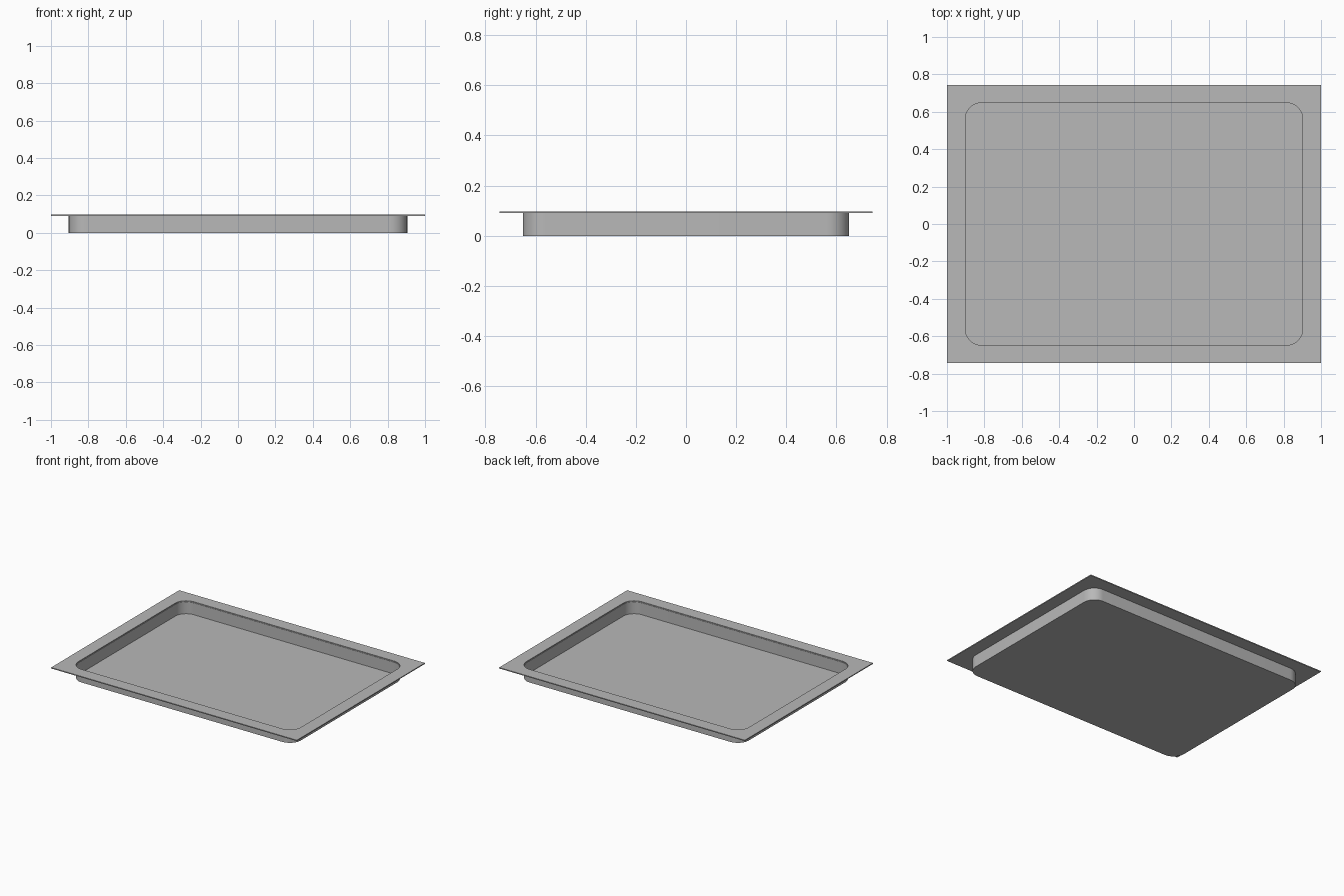
import bpy
import bmesh
import math

if "Cube" in bpy.data.objects:
    bpy.data.objects.remove(bpy.data.objects["Cube"], do_unlink=True)

HEIGHT, RIM_UNDER = 0.097, 0.09      # top and underside of the rim
RIM_X, RIM_Y = 1.0, 0.744            # half sizes of the rim
PAN_X, PAN_Y, CORNER = 0.905, 0.651, 0.09
SHEET = 0.003                        # thickness of the pan's sheet metal
STEPS = 10                           # segments per rounded corner

steel = bpy.data.materials.new("grey_steel")
steel.use_nodes = True
colour = (0.48, 0.48, 0.48, 1)
steel.diffuse_color = colour
steel.node_tree.nodes["Principled BSDF"].inputs["Base Color"].default_value = colour


def ring(bm, hx, hy, radius, z):
    """Rounded rectangle; a radius of zero collapses to sharp corners."""
    verts = []
    for quarter, (sx, sy) in enumerate([(1, 1), (-1, 1), (-1, -1), (1, -1)]):
        for i in range(STEPS + 1):
            a = (quarter + i / STEPS) * math.pi / 2
            verts.append(bm.verts.new((sx * (hx - radius) + radius * math.cos(a),
                                       sy * (hy - radius) + radius * math.sin(a), z)))
    return verts


def loft(name, sections, closed=False):
    """Skin a list of rounded rectangles, looping back or capping both ends."""
    bm = bmesh.new()
    rings = [ring(bm, *s) for s in sections]
    pairs = list(zip(rings, rings[1:]))
    if closed:
        pairs.append((rings[-1], rings[0]))
    else:
        bm.faces.new(rings[0])
        bm.faces.new(rings[-1])
    for a, b in pairs:
        for i in range(len(a)):
            j = (i + 1) % len(a)
            bm.faces.new((a[i], a[j], b[j], b[i]))
    bmesh.ops.remove_doubles(bm, verts=bm.verts, dist=1e-5)
    bmesh.ops.recalc_face_normals(bm, faces=bm.faces)
    mesh = bpy.data.meshes.new(name)
    bm.to_mesh(mesh)
    bm.free()
    mesh.materials.append(steel)
    obj = bpy.data.objects.new(name, mesh)
    bpy.context.collection.objects.link(obj)
    bpy.ops.object.select_all(action='DESELECT')
    obj.select_set(True)
    bpy.context.view_layer.objects.active = obj
    bpy.ops.object.shade_smooth_by_angle(angle=math.radians(30))
    return obj


outer = (PAN_X, PAN_Y, CORNER)
inner = (PAN_X - SHEET, PAN_Y - SHEET, CORNER - SHEET)

# Flat square-cornered rim with a rounded opening
loft("rim", [(*outer, HEIGHT), (RIM_X, RIM_Y, 0, HEIGHT),
             (RIM_X, RIM_Y, 0, RIM_UNDER), (*outer, RIM_UNDER)], closed=True)

# Shallow open pan: outside wall, top lip, inside wall and floor
loft("pan", [(*outer, 0), (*outer, RIM_UNDER),
             (*inner, RIM_UNDER), (*inner, SHEET)])
